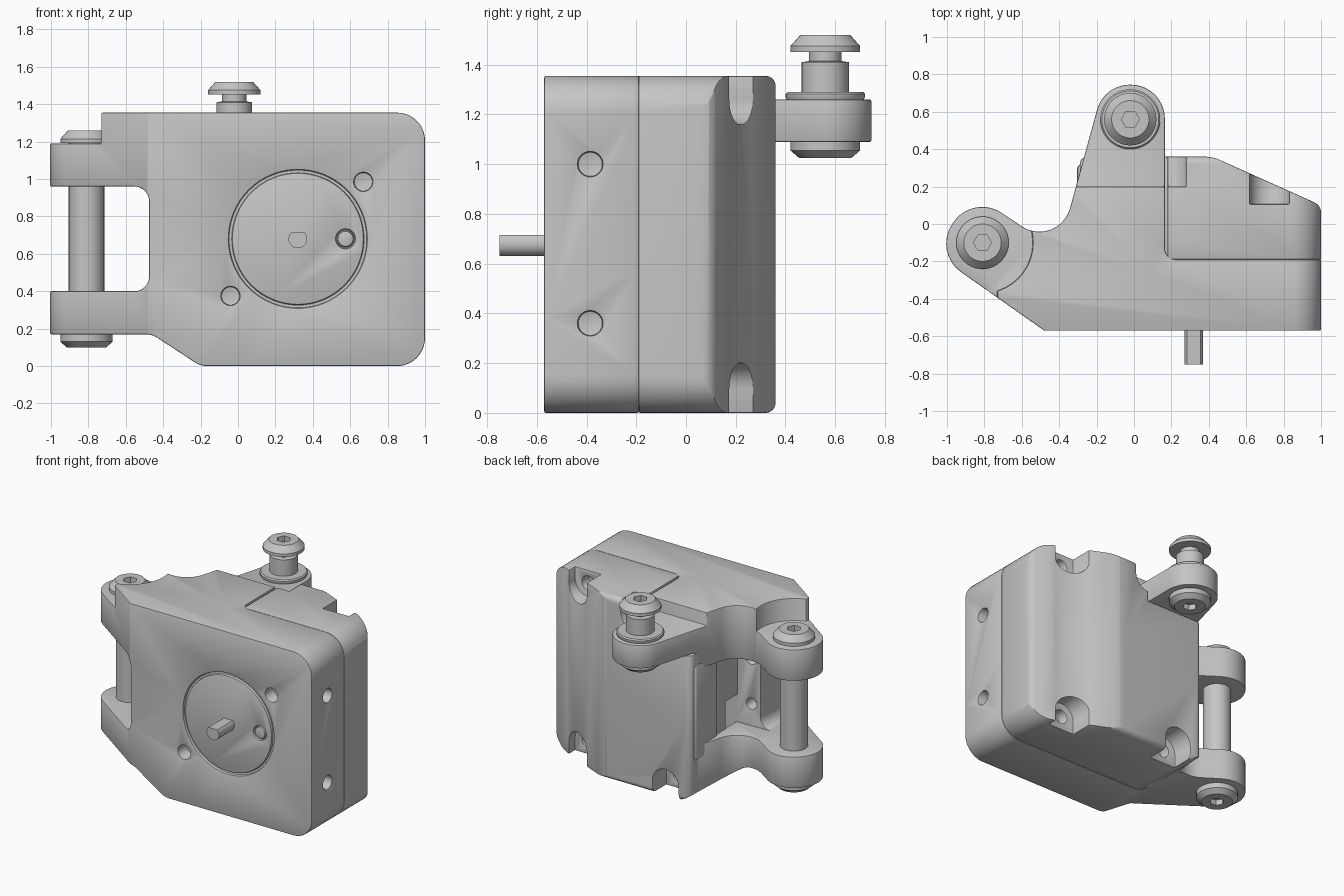
import bpy, bmesh, math
from mathutils import Vector

if "Cube" in bpy.data.objects:
    bpy.data.objects.remove(bpy.data.objects["Cube"], do_unlink=True)

grey = bpy.data.materials.new("machined grey")
grey.use_nodes = True
GREY = (0.56, 0.56, 0.56, 1)
grey.diffuse_color = GREY
grey.node_tree.nodes["Principled BSDF"].inputs["Base Color"].default_value = GREY


def rounded(corners, steps=10):
    """Polygon outline; a corner (a, b, r) becomes an arc of radius r."""
    out, n = [], len(corners)
    for i, c in enumerate(corners):
        p = Vector(c[:2])
        if len(c) == 2:
            out.append(p)
            continue
        u = (Vector(corners[i - 1][:2]) - p).normalized()
        v = (Vector(corners[(i + 1) % n][:2]) - p).normalized()
        half = u.angle(v) / 2
        centre = p + (u + v).normalized() * c[2] / math.sin(half)
        start = p + u * c[2] / math.tan(half) - centre
        end = p + v * c[2] / math.tan(half) - centre
        turn = start.angle_signed(end)
        for k in range(steps + 1):
            t = -turn * k / steps
            out.append(centre + Vector((start.x * math.cos(t) - start.y * math.sin(t),
                                        start.x * math.sin(t) + start.y * math.cos(t))))
    return out


def circle(a, b, r, sides=40):
    return [(a + r * math.cos(math.tau * i / sides), b + r * math.sin(math.tau * i / sides))
            for i in range(sides)]


def finish(name, bm):
    bmesh.ops.remove_doubles(bm, verts=bm.verts, dist=1e-5)
    bmesh.ops.recalc_face_normals(bm, faces=bm.faces)
    mesh = bpy.data.meshes.new(name)
    bm.to_mesh(mesh)
    bm.free()
    mesh.materials.append(grey)
    ob = bpy.data.objects.new(name, mesh)
    bpy.context.collection.objects.link(ob)
    return ob


def prism(name, outline, lo, hi, axis="z"):
    place = {"x": lambda a, b, h: (h, a, b),
             "y": lambda a, b, h: (a, h, b),
             "z": lambda a, b, h: (a, b, h)}[axis]
    bm = bmesh.new()
    bottom = [bm.verts.new(place(p[0], p[1], lo)) for p in outline]
    top = [bm.verts.new(place(p[0], p[1], hi)) for p in outline]
    bm.faces.new(bottom)
    bm.faces.new(top[::-1])
    for i in range(len(top)):
        bm.faces.new((bottom[i - 1], top[i - 1], top[i], bottom[i]))
    return finish(name, bm)


def box(x0, x1, y0, y1, z0, z1):
    return prism("cutter", [(x0, y0), (x1, y0), (x1, y1), (x0, y1)], z0, z1)


def lathe(name, profile, x, y):
    bm = bmesh.new()
    vs = [bm.verts.new((x + r, y, z)) for r, z in profile]
    edges = [bm.edges.new(pair) for pair in zip(vs, vs[1:])]
    bmesh.ops.spin(bm, geom=vs + edges, cent=(x, y, 0), axis=(0, 0, 1),
                   angle=math.tau, steps=40)
    return finish(name, bm)


def apply(ob, mod):
    bpy.context.view_layer.objects.active = ob
    bpy.ops.object.modifier_apply(modifier=mod.name)


def combine(ob, cutter, operation="DIFFERENCE"):
    cutter.hide_render = True
    mod = ob.modifiers.new("cut", "BOOLEAN")
    mod.object, mod.operation, mod.solver = cutter, operation, "EXACT"
    apply(ob, mod)
    bpy.data.objects.remove(cutter, do_unlink=True)


def soften(ob, width=0.006):
    mod = ob.modifiers.new("edge", "BEVEL")
    mod.width, mod.segments = width, 2
    mod.limit_method, mod.angle_limit = "ANGLE", math.radians(38)
    mod.use_clamp_overlap = False
    apply(ob, mod)


def drill(ob, a, b, r, lo, hi, axis, sides=40):
    combine(ob, prism("cutter", circle(a, b, r, sides), lo, hi, axis))


def groove(ob, a, b, r, inner):
    ring = prism("cutter", circle(a, b, r, 64), -0.7, -0.55, "y")
    drill(ring, a, b, inner, -0.8, -0.5, "y", 64)
    combine(ob, ring)


TOP, SEAM = 1.355, -0.19
POST, ARM = (-0.81, -0.1), (-0.02, 0.56)

# Front bracket: plan outline with pivot lug and rear arm, trimmed by its front outline
bracket = prism("front_bracket", rounded([
    (-0.48, -0.57), (1, -0.57), (1, SEAM), (0.165, SEAM, 0.06),
    (0.165, 0.745, 0.182), (-0.161, 0.745, 0.182), (-0.405, -0.145, 0.17),
    (-0.862, 0.164, 0.186), (-1.074, -0.152, 0.186)]), 0, TOP)
combine(bracket, prism("cutter", rounded([
    (-1.2, 0.17), (-0.46, 0.17, 0.12), (-0.2, 0, 0.12), (1, 0, 0.15),
    (1, TOP, 0.15), (-1.2, TOP)]), -1, 1, "y"), "INTERSECT")
combine(bracket, prism("cutter", rounded([
    (-1.3, 0.4), (-0.475, 0.4, 0.08), (-0.475, 0.96, 0.08), (-1.3, 0.96)]), -1.1, 1.1, "y"))
combine(bracket, box(-0.6, -0.2, SEAM, 1, 0.4, 0.96))
combine(bracket, box(-0.28, 0.6, SEAM, 1, -0.1, 1.09))
combine(bracket, box(-0.6, 0.6, 0.2, 1, 1.26, 1.6))
drill(bracket, *POST, 0.27, 1.19, 1.6, "z")
combine(bracket, box(-1, -0.73, -0.5, -0.3, 1.19, 1.6))

# Mounting face details and screw holes
groove(bracket, 0.32, 0.68, 0.37, 0.352)
groove(bracket, 0.575, 0.68, 0.052, 0.042)
for x, z in ((0.67, 0.985), (-0.04, 0.375)):
    drill(bracket, x, z, 0.05, -0.7, -0.47, "y")
for z in (0.36, 1.0):
    drill(bracket, -0.385, z, 0.05, 0.9, 1.1, "x")
for z in (0.56, 0.89):
    drill(bracket, -0.4, z, 0.04, -0.28, 0, "y")
soften(bracket)

# Rear housing
housing = prism("rear_housing", rounded([
    (-0.29, SEAM), (1, SEAM), (1, 0.1, 0.06), (0.42, 0.36, 0.2), (-0.29, 0.36, 0.04)]), 0, TOP)
combine(housing, prism("cutter", rounded([
    (-0.6, 0.262), (-0.2, 0, 0.12), (1, 0, 0.15), (1, TOP, 0.15), (-0.6, TOP)]),
    -1, 1, "y"), "INTERSECT")
combine(housing, prism("cutter", rounded([
    (-0.6, 0), (0.36, 0, 0.04), (0.36, TOP, 0.04), (-0.6, TOP)]), -2, 2, "x"), "INTERSECT")
combine(housing, box(-0.6, 0.18, -0.5, 0.6, 1.085, 1.6))


# Rounded screw pockets open to the rear and to the top or bottom
def pocket(x, floor, tip, outer):
    r = 0.105
    combine(housing, prism("cutter", rounded([
        (x - r, outer), (x - r, tip, r * 0.99), (x + r, tip, r * 0.99), (x + r, outer)]),
        floor, 0.6, "y"))


pocket(0.725, 0.105, 1.16, 1.6)
pocket(0.725, 0.105, 0.2, -0.2)
pocket(0.175, 0.2, 1.16, 1.6)
pocket(-0.085, 0.2, 0.2, -0.2)
combine(housing, box(-0.5, -0.12, -0.4, -0.05, 0.2, 0.6))
for x, floor, z in ((0.725, 0.105, 1.26), (0.725, 0.105, 0.1), (-0.085, 0.2, 0.1)):
    drill(housing, x, z, 0.05, floor - 0.08, floor + 0.05, "y")
soften(housing)

# Raised pad on the housing side
pad = prism("side_pad", [(-0.24, 0.35), (-0.305, 0.31), (-0.305, 0.07), (-0.24, 0.02)], 0.3, 1.0)
soften(pad, 0.02)

# Output shaft with a flat on top
shaft = prism("drive_shaft", [(a, min(b, 0.715)) for a, b in circle(0.32, 0.68, 0.05)],
              -0.75, -0.5, "y")


# Pins with domed, hex-socketed heads
def pin(name, centre, profile, low, high):
    ob = lathe(name, [(0, low), (0.105, low), (0.14, low + 0.03), (0.14, low + 0.068)]
               + profile
               + [(0.14, high - 0.068), (0.14, high - 0.045), (0.1, high), (0, high)], *centre)
    for lo, hi in ((low - 0.1, low + 0.04), (high - 0.04, high + 0.1)):
        drill(ob, *centre, 0.048, lo, hi, "z", 6)
    return ob


post = pin("pivot_post", POST, [(0.095, 0.168), (0.095, 1.192)], 0.1, 1.26)
stud = pin("arm_stud", ARM, [(0.095, 1.093), (0.095, 1.41), (0.065, 1.415), (0.065, 1.452)],
           1.025, 1.52)
washer = lathe("arm_washer", [(0, 1.25), (0.15, 1.25), (0.16, 1.27), (0.16, 1.282),
                              (0.152, 1.29), (0, 1.29)], *ARM)

# Smooth shading with crisp edges
for ob in (bracket, housing, pad, shaft, post, stud, washer):
    bpy.ops.object.select_all(action="DESELECT")
    ob.select_set(True)
    bpy.context.view_layer.objects.active = ob
    bpy.ops.object.shade_smooth_by_angle(angle=math.radians(30))
